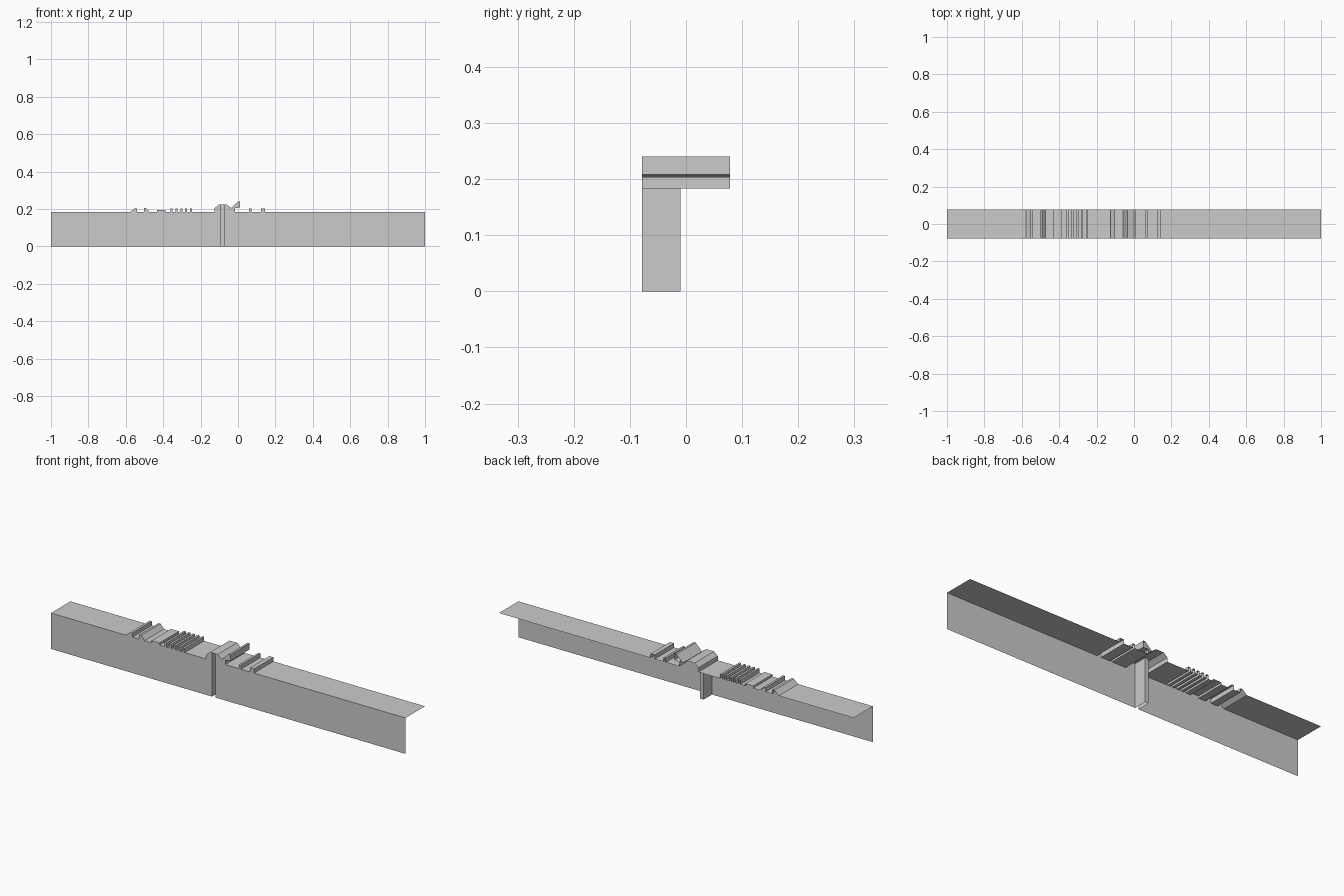
import bpy

if "Cube" in bpy.data.objects:
    bpy.data.objects.remove(bpy.data.objects["Cube"])

Y0, Y1 = -0.078, 0.078       # front and back of the top sheet
BASE, TOOTH = 0.183, 0.204   # plain top height, tooth height
SLOT_L, SLOT_R, SLOT_Y = -0.092, -0.072, -0.01
ROOF = 0.223


def make(name, verts, faces):
    mesh = bpy.data.meshes.new(name)
    mesh.from_pydata(verts, [], faces)
    mesh.update()
    obj = bpy.data.objects.new(name, mesh)
    bpy.context.collection.objects.link(obj)
    return obj


def tooth(x0, x1, h=TOOTH):
    return [(x0, BASE), (x0, h), (x1, h), (x1, BASE)]


# Skyline profile left of the slot: ramps, step, comb of teeth, raised block
left = [(-1, BASE), (-0.578, BASE), (-0.553, TOOTH), (-0.541, TOOTH), (-0.541, BASE)]
left += [(-0.503, BASE), (-0.503, 0.205), (-0.492, 0.205), (-0.472, BASE)]
left += tooth(-0.433, -0.388, 0.194)
for i in range(5):
    x = -0.36 + i * 0.0258
    left += tooth(x, x + 0.011)
left += [(-0.125, BASE), (-0.125, 0.205), (-0.103, ROOF), (SLOT_L, ROOF)]

# Skyline right of the slot: valley, overhanging hook, two teeth
right = [(SLOT_R, ROOF), (-0.06, ROOF), (-0.036, 0.205), (0.0, 0.24), (0.011, 0.24),
         (0.011, 0.208), (-0.017, 0.205), (-0.017, BASE)]
right += tooth(0.06, 0.071)
right += tooth(0.122, 0.145)
right += [(1, BASE)]

# Top sheet: the whole skyline swept from front to back
sky = left + right
n = len(sky)
make("top_sheet",
     [(x, Y0, z) for x, z in sky] + [(x, Y1, z) for x, z in sky],
     [(i, i + 1, n + i + 1, n + i) for i in range(n - 1)])

# Front walls on both sides of the slot
for name, outline in (("front_wall_left", [(-1, 0), (SLOT_L, 0)] + left[::-1]),
                      ("front_wall_right", [(SLOT_R, 0), (1, 0)] + right[::-1])):
    outline = [p for i, p in enumerate(outline) if p != outline[i - 1]]
    make(name, [(x, Y0, z) for x, z in outline], [tuple(range(len(outline)))])

# Narrow slot recessed behind the front wall
plan = [(SLOT_L, Y0), (SLOT_L, SLOT_Y), (SLOT_R, SLOT_Y), (SLOT_R, Y0)]
make("slot_channel",
     [(x, y, 0) for x, y in plan] + [(x, y, ROOF) for x, y in plan],
     [(i, i + 1, i + 5, i + 4) for i in range(3)])
